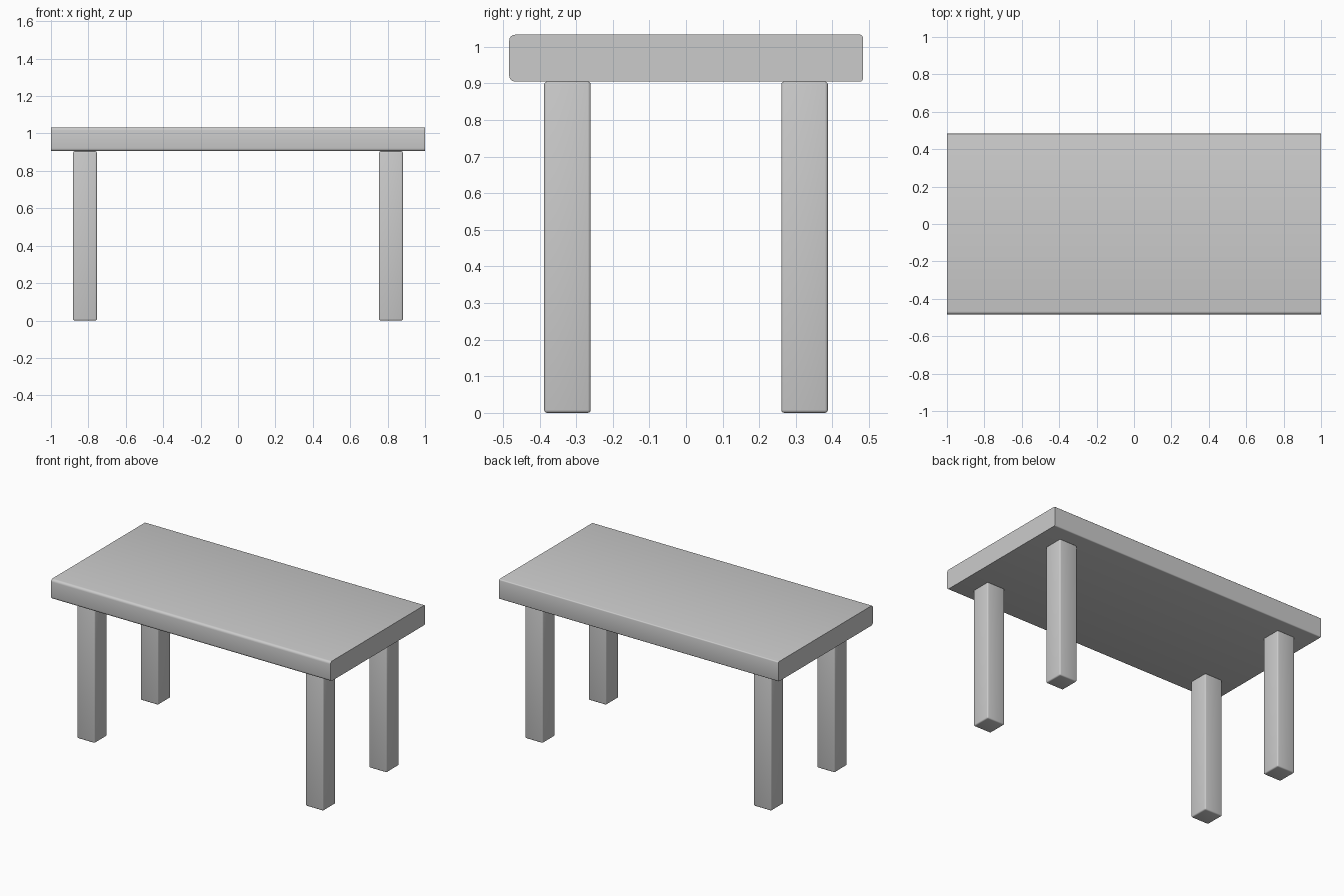
import bpy, bmesh

if "Cube" in bpy.data.objects:
    bpy.data.objects.remove(bpy.data.objects["Cube"])


def rounded_box(name, centre, size, passes):
    """Box with several bevel passes: (edge test, width, segments)."""
    bm = bmesh.new()
    bmesh.ops.create_cube(bm, size=1)
    for v in bm.verts:
        v.co = [c * s for c, s in zip(v.co, size)]
    for test, width, segments in passes:
        edges = [e for e in bm.edges if test(e)]
        bmesh.ops.bevel(bm, geom=edges, offset=width, segments=segments,
                        profile=0.5, affect='EDGES', clamp_overlap=True)
    mesh = bpy.data.meshes.new(name)
    bm.to_mesh(mesh)
    bm.free()
    obj = bpy.data.objects.new(name, mesh)
    obj.location = centre
    bpy.context.collection.objects.link(obj)
    bpy.ops.object.select_all(action='DESELECT')
    obj.select_set(True)
    bpy.context.view_layer.objects.active = obj
    bpy.ops.object.shade_smooth_by_angle(angle=0.6)
    return obj


def long_edge(side):
    """Test for the edges running along x on the front (-1) or back (1)."""
    return lambda e: (e.calc_length() > 1.5
                      and all(v.co.y * side > 0.48 for v in e.verts))


# Tabletop: softer front edges, tighter back edges, crisp ends
rounded_box("tabletop", (0, 0, 0.969), (2.0, 0.966, 0.128),
            [(long_edge(-1), 0.016, 4), (long_edge(1), 0.007, 3)])

# Four square legs with slightly rounded edges
for x, side in ((-0.818, "left"), (0.818, "right")):
    for y, end in ((-0.324, "front"), (0.324, "back")):
        rounded_box(f"{end}_{side}_leg", (x, y, 0.4525), (0.127, 0.127, 0.905),
                    [(lambda e: True, 0.008, 3)])
